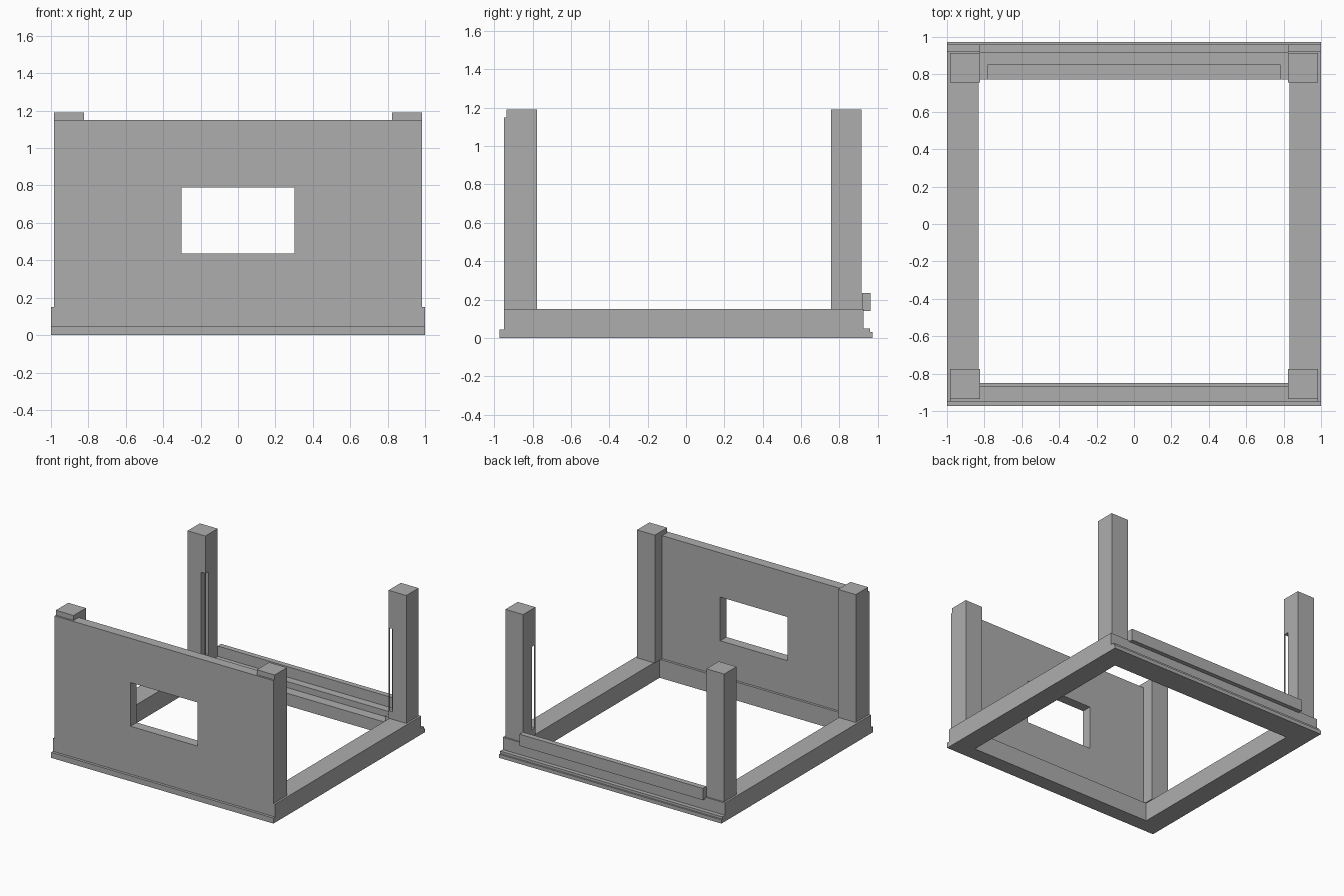
import bpy
import bmesh

old = bpy.data.objects.get("Cube")
if old:
    bpy.data.objects.remove(old, do_unlink=True)

grey = bpy.data.materials.new("plain_grey")
grey.use_nodes = True
tone = (0.42, 0.42, 0.42, 1)
grey.diffuse_color = tone
grey.node_tree.nodes["Principled BSDF"].inputs["Base Color"].default_value = tone


def prism(name, profile, x0, x1):
    """Extrude a closed (y, z) profile along x."""
    bm = bmesh.new()
    face = bm.faces.new([bm.verts.new((x0, y, z)) for y, z in profile])
    ext = bmesh.ops.extrude_face_region(bm, geom=[face])
    moved = [v for v in ext["geom"] if isinstance(v, bmesh.types.BMVert)]
    bmesh.ops.translate(bm, verts=moved, vec=(x1 - x0, 0, 0))
    bmesh.ops.recalc_face_normals(bm, faces=bm.faces)
    mesh = bpy.data.meshes.new(name)
    bm.to_mesh(mesh)
    bm.free()
    obj = bpy.data.objects.new(name, mesh)
    mesh.materials.append(grey)
    bpy.context.collection.objects.link(obj)
    return obj


def box(name, x, y, z):
    rect = [(y[0], z[0]), (y[1], z[0]), (y[1], z[1]), (y[0], z[1])]
    return prism(name, rect, min(x), max(x))


def cut(obj, x, y, z):
    """Subtract a box and discard the cutter."""
    cutter = box("cutter", x, y, z)
    cutter.hide_render = True
    mod = obj.modifiers.new("cut", "BOOLEAN")
    mod.operation = "DIFFERENCE"
    mod.solver = "EXACT"
    mod.object = cutter
    bpy.context.view_layer.objects.active = obj
    bpy.ops.object.modifier_apply(modifier=mod.name)
    bpy.data.objects.remove(cutter, do_unlink=True)


BASE, TOP = 0.15, 1.19
FRONT, BACK = -0.95, 0.926

# Base beams with stepped outer lips
prism("front_beam", [(-0.972, 0), (-0.85, 0), (-0.85, BASE), (FRONT, BASE),
                     (FRONT, 0.045), (-0.972, 0.045)], -1, 1)
back_beam = prism("back_beam", [(0.772, 0), (0.972, 0), (0.972, 0.03), (0.96, 0.03),
                                (0.96, 0.05), (BACK, 0.05), (BACK, BASE), (0.772, BASE)], -1, 1)
cut(back_beam, (-0.78, 0.78), (0.7, 0.853), (0.1, 0.3))

# Front wall with its window opening
wall = box("front_wall", (-0.984, 0.984), (FRONT, -0.87), (BASE, 1.15))
cut(wall, (-0.302, 0.302), (-1.1, -0.7), (0.435, 0.79))

# Rail along the back
box("back_rail", (-0.825, 0.825), (0.917, 0.961), (0.14, 0.235))

# Side beams and posts, mirrored
for side, s in (("left", 1), ("right", -1)):
    box(side + "_side_beam", (s * 0.832, s), (-0.85, 0.772), (0, BASE))
    post_x = (s * 0.824, s * 0.984)
    box(side + "_front_post", post_x, (-0.935, -0.776), (BASE, TOP))
    post = box(side + "_back_post", post_x, (0.757, 0.915), (BASE, TOP))
    # Tall slot behind a thin strip at the inner corner
    cut(post, (s * 0.8, s * 0.862), (0.7, 0.8), (0.21, 0.885))
    box(side + "_slot_strip", (s * 0.824, s * 0.832), (0.757, 0.765), (0.21, 0.885))
